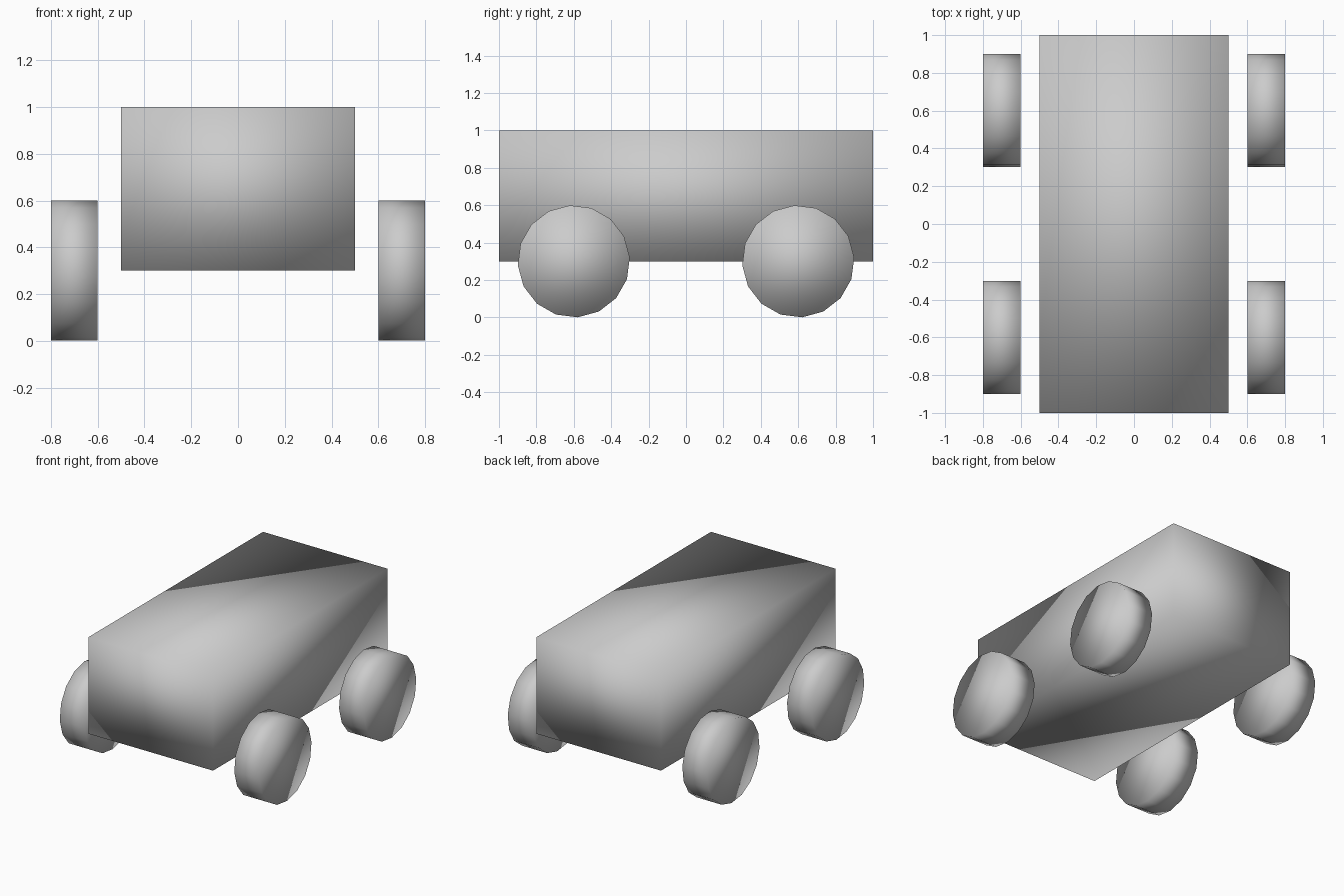
import bpy, bmesh, math
from mathutils import Matrix

if "Cube" in bpy.data.objects:
    bpy.data.objects.remove(bpy.data.objects["Cube"])

grey = bpy.data.materials.new("light_grey")
grey.diffuse_color = (0.6, 0.6, 0.6, 1)
grey.use_nodes = True
grey.node_tree.nodes["Principled BSDF"].inputs["Base Color"].default_value = grey.diffuse_color


def finish(name, bm, location):
    """Turn a bmesh into a fully smooth-shaded grey object."""
    for f in bm.faces:
        f.smooth = True
    mesh = bpy.data.meshes.new(name)
    bm.to_mesh(mesh)
    bm.free()
    mesh.materials.append(grey)
    obj = bpy.data.objects.new(name, mesh)
    obj.location = location
    bpy.context.collection.objects.link(obj)


# Body: one plain box with soft corner shading
bm = bmesh.new()
bmesh.ops.create_cube(bm, size=1, matrix=Matrix.Diagonal((1, 2, 0.7, 1)))
finish("body", bm, (0, 0, 0.65))

# Wheels: four 16-sided discs with their axles along x, turned slightly
for side, x in (("left", -0.7), ("right", 0.7)):
    for end, y in (("front", -0.6), ("back", 0.6)):
        bm = bmesh.new()
        turn = Matrix.Rotation(math.radians(4), 4, 'X') @ Matrix.Rotation(math.pi / 2, 4, 'Y')
        bmesh.ops.create_cone(bm, cap_ends=True, cap_tris=False, segments=16,
                              radius1=0.3, radius2=0.3, depth=0.2, matrix=turn)
        finish(f"{end}_{side}_wheel", bm, (x, y, 0.3))
